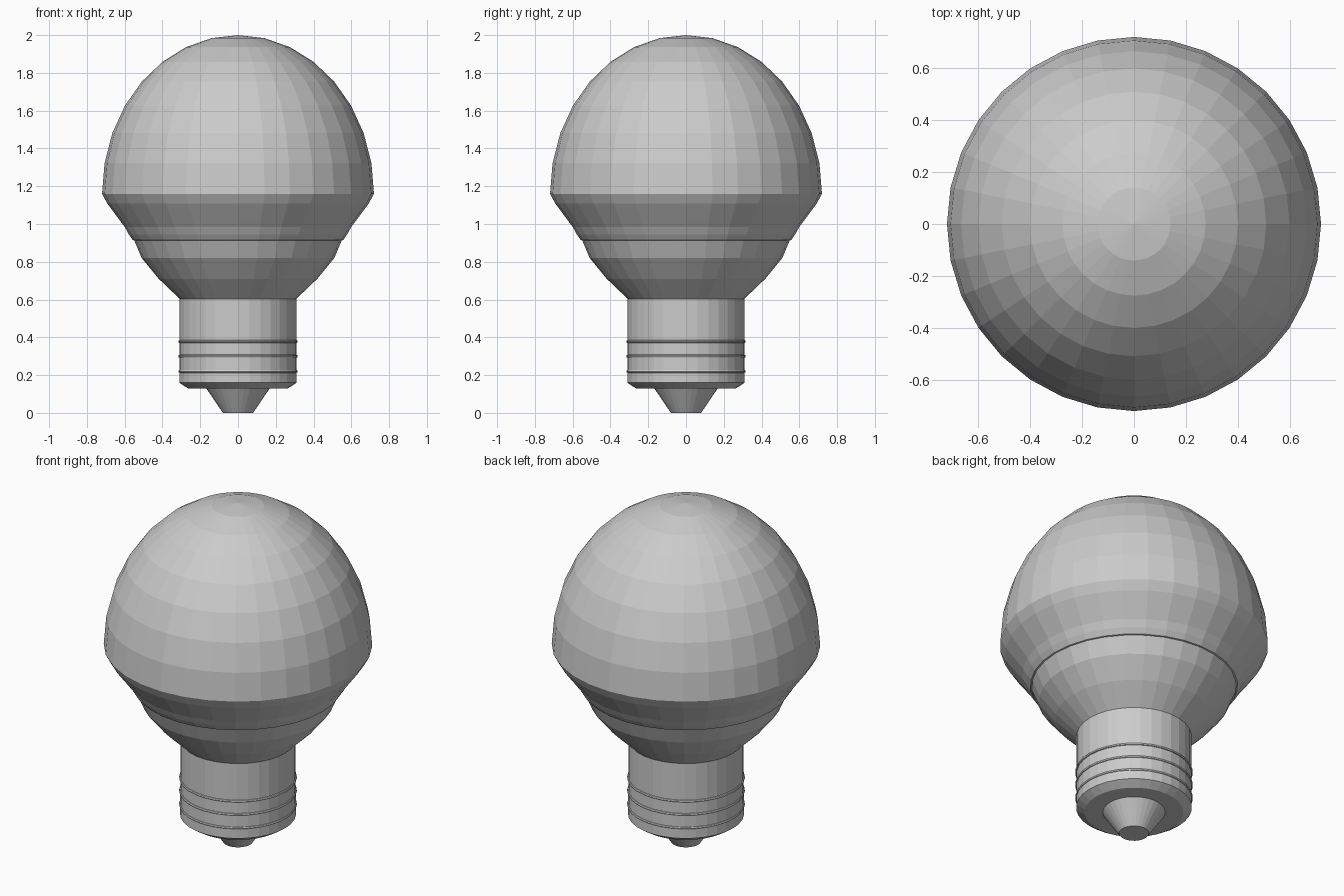
import bpy, bmesh
from math import sin, cos, pi

if "Cube" in bpy.data.objects:
    bpy.data.objects.remove(bpy.data.objects["Cube"])

SIDES = 32


def lathe(name, profile):
    """Spin (radius, z) points, listed bottom to top, around the z axis."""
    bm = bmesh.new()
    rings = []
    for r, z in profile:
        if r == 0:
            rings.append([bm.verts.new((0, 0, z))] * SIDES)
        else:
            rings.append([bm.verts.new((r * cos(2 * pi * i / SIDES),
                                        r * sin(2 * pi * i / SIDES), z))
                          for i in range(SIDES)])
    for low, high in zip(rings, rings[1:]):
        for i in range(SIDES):
            j = (i + 1) % SIDES
            corners = list(dict.fromkeys((low[i], low[j], high[j], high[i])))
            bm.faces.new(corners)
    bmesh.ops.recalc_face_normals(bm, faces=bm.faces)
    mesh = bpy.data.meshes.new(name)
    bm.to_mesh(mesh)
    bm.free()
    obj = bpy.data.objects.new(name, mesh)
    bpy.context.collection.objects.link(obj)
    return obj


# Globe: stretched half sphere above a stepped lower shoulder
dome = [(0.72 * cos(k * pi / 16), 1.16 + 0.84 * sin(k * pi / 16)) for k in range(8)]
shoulder = [(0.54, 0.91), (0.557, 0.915), (0.578, 0.945), (0.60, 0.985),
            (0.63, 1.025), (0.692, 1.108)]
lathe("globe", shoulder + dome + [(0, 2.0)])

# Lower housing narrowing to the neck
lathe("housing", [(0, 0.60), (0.305, 0.60), (0.42, 0.71), (0.51, 0.82), (0.55, 0.915)])

# Screw base with bevelled foot
lathe("screw_base", [(0, 0.13), (0.265, 0.13), (0.311, 0.16), (0.309, 0.38), (0.309, 0.602)])

# Thin thread rings
for n, z in enumerate((0.22, 0.30, 0.378)):
    bpy.ops.mesh.primitive_torus_add(location=(0, 0, z), major_segments=SIDES,
                                     minor_segments=8, major_radius=0.307,
                                     minor_radius=0.009)
    bpy.context.object.name = f"thread_ring_{n + 1}"

# Contact tip
lathe("contact_tip", [(0, 0), (0.08, 0), (0.168, 0.13)])
